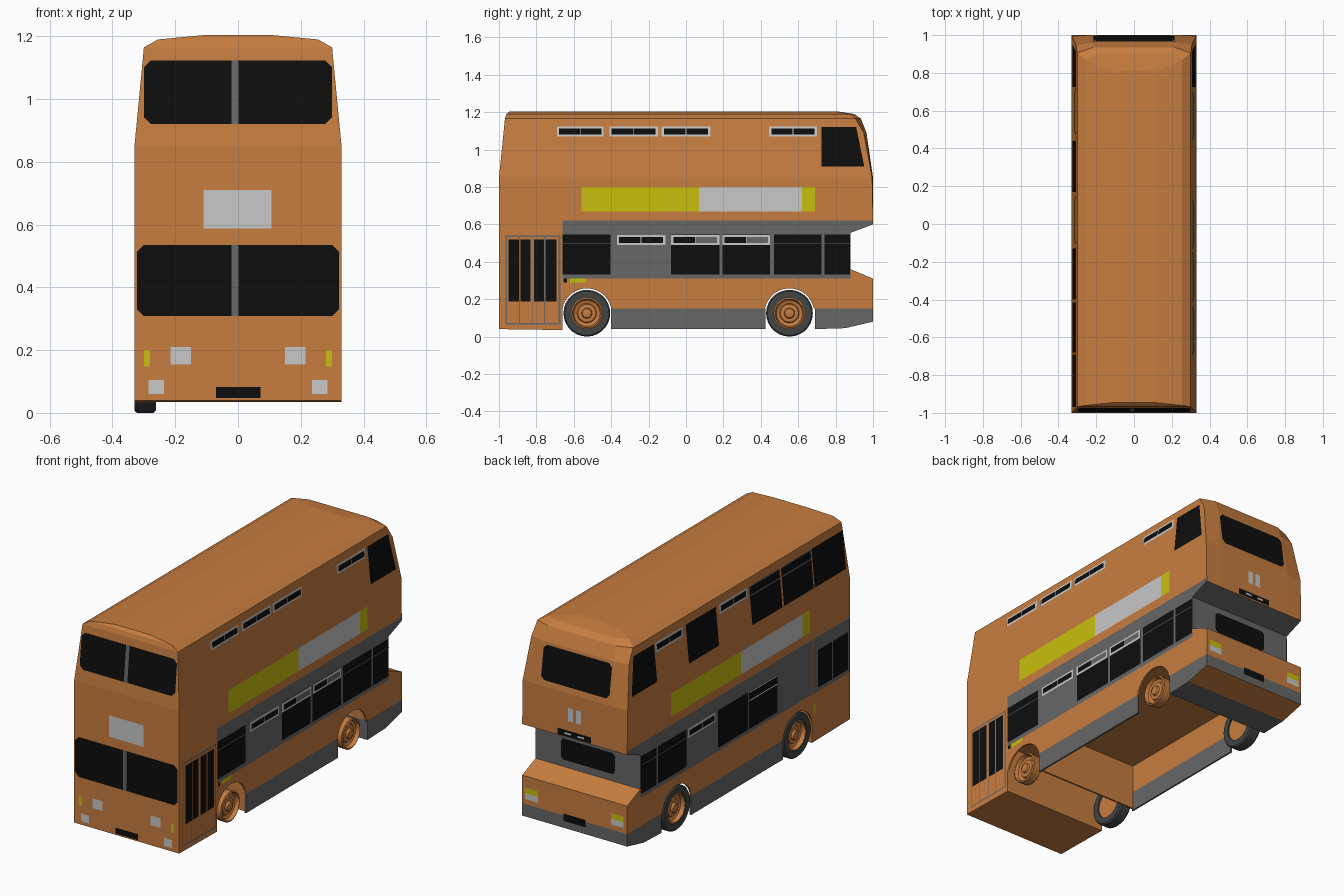
import bpy, bmesh, math
from mathutils import Vector

if "Cube" in bpy.data.objects:
    bpy.data.objects.remove(bpy.data.objects["Cube"])


def material(name, rgb):
    m = bpy.data.materials.new(name)
    m.diffuse_color = (*rgb, 1)
    m.use_nodes = True
    m.node_tree.nodes["Principled BSDF"].inputs["Base Color"].default_value = m.diffuse_color
    return m


ORANGE = material("orange paint", (0.57, 0.205, 0.05))
GREY = material("grey paint", (0.135, 0.135, 0.135))
BLACK = material("black glass", (0.004, 0.004, 0.004))
WHITE = material("white", (0.58, 0.58, 0.58))
YELLOW = material("yellow", (0.58, 0.52, 0.004))
RUBBER = material("tyre rubber", (0.055, 0.058, 0.06))


def finish(bm, name, mats, rule=None):
    bmesh.ops.recalc_face_normals(bm, faces=bm.faces)
    if rule:
        for f in bm.faces:
            f.material_index = rule(f)
    me = bpy.data.meshes.new(name)
    bm.to_mesh(me)
    bm.free()
    for m in mats:
        me.materials.append(m)
    ob = bpy.data.objects.new(name, me)
    bpy.context.collection.objects.link(ob)
    return ob


def prism(name, pts, x0, x1, mats, rule=None):
    """Side profile of (y, z) points pulled across the width."""
    bm = bmesh.new()
    f = bm.faces.new([bm.verts.new((x0, y, z)) for y, z in pts])
    r = bmesh.ops.extrude_face_region(bm, geom=[f])
    for v in r["geom"]:
        if isinstance(v, bmesh.types.BMVert):
            v.co.x = x1
    return finish(bm, name, mats, rule)


# Upper deck shell: stacked outlines (z, half width, front, rear corner, rear middle)
rings = [(0.62, 0.33, -1, 1, 1), (0.85, 0.33, -1, 0.995, 1),
         (1.09, 0.307, -0.9756, 0.95, 0.965), (1.165, 0.30, -0.968, 0.905, 0.935),
         (1.19, 0.255, -0.96, 0.87, 0.90), (1.204, 0.11, -0.945, 0.80, 0.81)]
bm = bmesh.new()
loops = []
for z, w, yf, yc, ym in rings:
    loops.append([bm.verts.new(p) for p in (
        (-w, yf, z), (w, yf, z), (w, yc, z), (w * 0.72, ym, z), (-w * 0.72, ym, z), (-w, yc, z))])
for a, b in zip(loops, loops[1:]):
    for i in range(6):
        j = (i + 1) % 6
        bm.faces.new((a[i], a[j], b[j], b[i]))
bm.faces.new(loops[-1])
bm.faces.new(loops[0][::-1])
finish(bm, "upper_deck", [ORANGE])

# Lower deck, front cab and rear engine bay
W = 0.33
prism("front_cab", [(-1, 0.04), (-1, 0.62), (-0.661, 0.62), (-0.661, 0.035)], -W, W, [ORANGE])
prism("lower_deck", [(-0.661, 0.31), (-0.661, 0.62), (1, 0.62), (1, 0.60), (0.88, 0.555), (0.88, 0.31)],
      -W, W, [GREY, ORANGE],
      lambda f: int((f.normal.z < -0.9 and f.calc_center_median().z < 0.4)
                    or (f.normal.y > 0.9 and f.calc_center_median().y > 0.95)))
prism("engine_bay", [(0.69, 0.15), (0.69, 0.31), (0.88, 0.31), (0.88, 0.36), (1, 0.31), (1, 0.15)],
      -W, W, [ORANGE])
prism("engine_skirt", [(0.69, 0.04), (0.69, 0.15), (1, 0.15), (1, 0.08), (0.85, 0.045)],
      -W, W, [GREY, ORANGE], lambda f: int(f.normal.z < -0.5 and f.calc_center_median().y > 0.85))
prism("bulkhead", [(-0.40, 0.05), (-0.40, 0.31), (-0.39, 0.31), (-0.39, 0.05)], -0.32, 0.32, [ORANGE])

# Side panels with wheel arches, and the skirts below them
WHEELS = {"front": -0.53, "rear": 0.553}


def arch(c, r=0.133, n=14):
    a0 = math.asin(0.025 / r)
    return [(c - r * math.cos(a), 0.125 + r * math.sin(a))
            for a in (a0 + (math.pi - 2 * a0) * i / n for i in range(n + 1))]


panel = [(-0.661, 0.31)] + arch(WHEELS["front"]) + arch(WHEELS["rear"]) + [(0.69, 0.15), (0.69, 0.31)]
for s, side in ((1, "right"), (-1, "left")):
    prism(side + "_arch_panel", panel, s * 0.32, s * W, [ORANGE])
    prism(side + "_skirt", [(-0.40, 0.04), (-0.40, 0.15), (0.425, 0.15), (0.425, 0.04)],
          s * 0.32, s * W, [GREY])


# Wheels: turned profiles of (radius, x)
def lathe(name, prof, y, s, mat, n=28, closed=False):
    bm = bmesh.new()
    rows = [[bm.verts.new((s * x, y + r * math.cos(2 * math.pi * i / n),
                           0.125 + r * math.sin(2 * math.pi * i / n))) for i in range(n)]
            for r, x in prof]
    pairs = list(zip(rows, rows[1:])) + ([(rows[-1], rows[0])] if closed else [])
    for a, b in pairs:
        for i in range(n):
            j = (i + 1) % n
            bm.faces.new((a[i], a[j], b[j], b[i]))
    if not closed:
        bm.faces.new(rows[-1])
        bm.faces.new(rows[0])
    ob = finish(bm, name, [mat])
    bpy.context.view_layer.objects.active = ob
    ob.select_set(True)
    bpy.ops.object.shade_smooth_by_angle(angle=math.radians(30))
    ob.select_set(False)


HUB = [(0.083, 0.27), (0.085, 0.322), (0.077, 0.326), (0.07, 0.305), (0.052, 0.298),
       (0.048, 0.308), (0.028, 0.31), (0.024, 0.322), (0.01, 0.325)]
TYRE = [(0.084, 0.262), (0.118, 0.262), (0.125, 0.27), (0.125, 0.322), (0.118, 0.33), (0.084, 0.328)]
for end, y in WHEELS.items():
    lathe("right_%s_hub" % end, HUB, y, 1, ORANGE)
    lathe("left_%s_hub" % end, HUB, y, -1, ORANGE)
    lathe("left_%s_tyre" % end, TYRE, y, -1, RUBBER, closed=True)


# Thin plates that follow the tapering body
def lerp(z, z0, a, z1, b):
    t = min(max((z - z0) / (z1 - z0), 0), 1)
    return a + (b - a) * t


def place(side, u, z, off):
    if side in "RL":
        x = lerp(z, 0.85, 0.33, 1.165, 0.30) + off
        return Vector((x if side == "R" else -x, u, z))
    if side == "F":
        return Vector((u, lerp(z, 0.85, -1, 1.165, -0.968) - off, z))
    if side == "N":  # recessed rear wall
        return Vector((u, 0.88 + off, z))
    return Vector((u, lerp(z, 0.85, 1, 1.09, 0.965) + off, z))


OUT = {"R": (1, 0, 0), "L": (-1, 0, 0), "F": (0, -1, 0), "B": (0, 1, 0), "N": (0, 1, 0)}


def poly(name, side, pts, mat, layer=1):
    bm = bmesh.new()
    f = bm.faces.new([bm.verts.new(place(side, u, z, 0.002 * layer)) for u, z in pts])
    f.normal_update()
    flip = f.normal.dot(Vector(OUT[side])) < 0
    me = bpy.data.meshes.new(name)
    if flip:
        f.normal_flip()
    bm.to_mesh(me)
    bm.free()
    me.materials.append(mat)
    bpy.context.collection.objects.link(bpy.data.objects.new(name, me))


def rect(name, side, u0, u1, z0, z1, mat, layer=1, c=0.0):
    if c:
        pts = [(u0 + c, z0), (u1 - c, z0), (u1, z0 + c), (u1, z1 - c),
               (u1 - c, z1), (u0 + c, z1), (u0, z1 - c), (u0, z0 + c)]
    else:
        pts = [(u0, z0), (u1, z0), (u1, z1), (u0, z1)]
    poly(name, side, pts, mat, layer)


def vent(side, u0, u1, z0, z1, second=BLACK):
    """Light-framed sliding window with two panes."""
    m = (u0 + u1) / 2
    rect("vent_frame", side, u0, u1, z0, z1, WHITE, 2)
    rect("vent_pane", side, u0 + 0.012, m - 0.002, z0 + 0.011, z1 - 0.011, BLACK, 3)
    rect("vent_pane", side, m + 0.002, u1 - 0.012, z0 + 0.011, z1 - 0.011, second, 3)


# Front face
for nm, w, z0, z1 in (("upper_windscreen", 0.30, 0.92, 1.123), ("lower_windscreen", 0.322, 0.308, 0.535)):
    rect(nm, "F", -w, w, z0, z1, BLACK, 1, 0.022)
    rect(nm + "_divider", "F", -0.02, 0.002, z0, z1, GREY, 2)
rect("destination_sign", "F", -0.11, 0.107, 0.588, 0.71, WHITE)
rect("front_plate", "F", -0.07, 0.072, 0.048, 0.082, BLACK)
for s in (1, -1):
    for nm, a, b, z0, z1, m in (("headlight", 0.15, 0.215, 0.155, 0.21, WHITE),
                                ("fog_light", 0.236, 0.285, 0.06, 0.105, WHITE),
                                ("indicator", 0.28, 0.30, 0.148, 0.20, YELLOW)):
        rect(nm, "F", *sorted((s * a, s * b)), z0, z1, m)

# Rear face
rect("rear_upper_window", "B", -0.215, 0.215, 0.885, 1.075, BLACK, 1, 0.02)
rect("rear_lower_window", "N", -0.17, 0.17, 0.40, 0.52, BLACK, 1, 0.015)
rect("rear_vent", "B", -0.105, 0.105, 0.605, 0.64, BLACK)
rect("rear_plate", "B", -0.07, 0.07, 0.12, 0.162, BLACK)
for s in (1, -1):
    rect("rear_marker", "B", *sorted((s * 0.01, s * 0.04)), 0.695, 0.77, WHITE)
    rect("rear_vent_mark", "B", *sorted((s * 0.02, s * 0.06)), 0.618, 0.628, WHITE, 2)
    rect("rear_indicator", "B", *sorted((s * 0.23, s * 0.31)), 0.213, 0.245, YELLOW)
    rect("rear_lamp", "B", *sorted((s * 0.23, s * 0.31)), 0.18, 0.213, WHITE)

# Both sides: rear quarter window and banner
for side, d in (("R", 0.0), ("L", -0.065)):
    poly("rear_quarter_window", side, [(0.725, 0.91), (0.953, 0.91), (0.91, 1.12), (0.725, 1.12)], BLACK)
    for a, b, m in ((-0.56, 0.07, YELLOW), (0.07, 0.62, WHITE), (0.62, 0.69, YELLOW)):
        if side == "L":  # the stripe order reads the same from behind
            a, b = -b - d + 0.0, -a - d
            a, b = a - 0.015, b - 0.015
        rect("banner", side, a, b, 0.67, 0.80, m)
    for a, b in ((0.47, 0.725), (0.74, 0.878)):
        rect("lower_window", side, a, b, 0.332, 0.545, BLACK)
        rect("lower_window_bar", side, a, b, 0.494, 0.498, GREY, 2)

# Right side windows
for a, b in ((-0.69, -0.44), (-0.41, -0.15), (-0.13, 0.13), (0.445, 0.70)):
    vent("R", a, b, 1.07, 1.123)
for a, b in ((-0.66, -0.405), (-0.08, 0.178), (0.195, 0.45)):
    rect("lower_window", "R", a, b, 0.332, 0.545, BLACK)
rect("lower_window_bar", "R", -0.66, -0.405, 0.494, 0.498, GREY, 2)
vent("R", -0.37, -0.11, 0.49, 0.543)
vent("R", -0.08, 0.178, 0.49, 0.543, GREY)
vent("R", 0.195, 0.45, 0.49, 0.543, GREY)
rect("side_indicator", "R", -0.62, -0.535, 0.288, 0.31, YELLOW)
rect("side_sensor", "R", -0.655, -0.635, 0.288, 0.31, BLACK)

# Entrance door: frame bars and four panes
for a, b in ((-0.965, -0.958), (-0.822, -0.818), (-0.682, -0.672)):
    rect("door_post", "R", a, b, 0.065, 0.54, GREY)
for z in (0.065, 0.533):
    rect("door_rail", "R", -0.965, -0.672, z, z + 0.008, GREY)
for a, b in ((-0.948, -0.892), (-0.886, -0.832), (-0.812, -0.76), (-0.752, -0.692)):
    rect("door_pane", "R", a, b, 0.188, 0.52, BLACK, 2)
for y in (-0.89, -0.757):
    rect("door_seam", "R", y - 0.002, y + 0.002, 0.07, 0.533, GREY)

# Left side windows
rect("cab_grey_panel", "L", -1, -0.661, 0.31, 0.62, GREY)
for a, b in ((0.17, 0.44), (-0.40, -0.13), (-0.68, -0.415), (-0.97, -0.69)):
    rect("upper_window", "L", a, b, 0.905, 1.12, BLACK)
for a, b in ((-0.40, -0.13), (-0.68, -0.415)):
    rect("upper_window_bar", "L", a, b, 1.065, 1.072, GREY, 2)
    rect("upper_window_bar", "L", a, b, 1.115, 1.122, GREY, 2)
vent("L", 0.475, 0.72, 1.07, 1.123)
vent("L", -0.105, 0.145, 1.07, 1.123)
for a, b in ((-0.08, 0.19), (-0.345, -0.09), (-0.835, -0.71), (-0.98, -0.845)):
    rect("lower_window", "L", a, b, 0.332, 0.545, BLACK, 2)
vent("L", 0.21, 0.46, 0.49, 0.543)
rect("lower_window_rail", "L", -0.345, -0.09, 0.49, 0.497, WHITE, 3)
rect("lower_window_rail", "L", -0.345, -0.09, 0.537, 0.544, WHITE, 3)
rect("side_indicator", "L", -0.69, -0.67, 0.195, 0.25, YELLOW)
